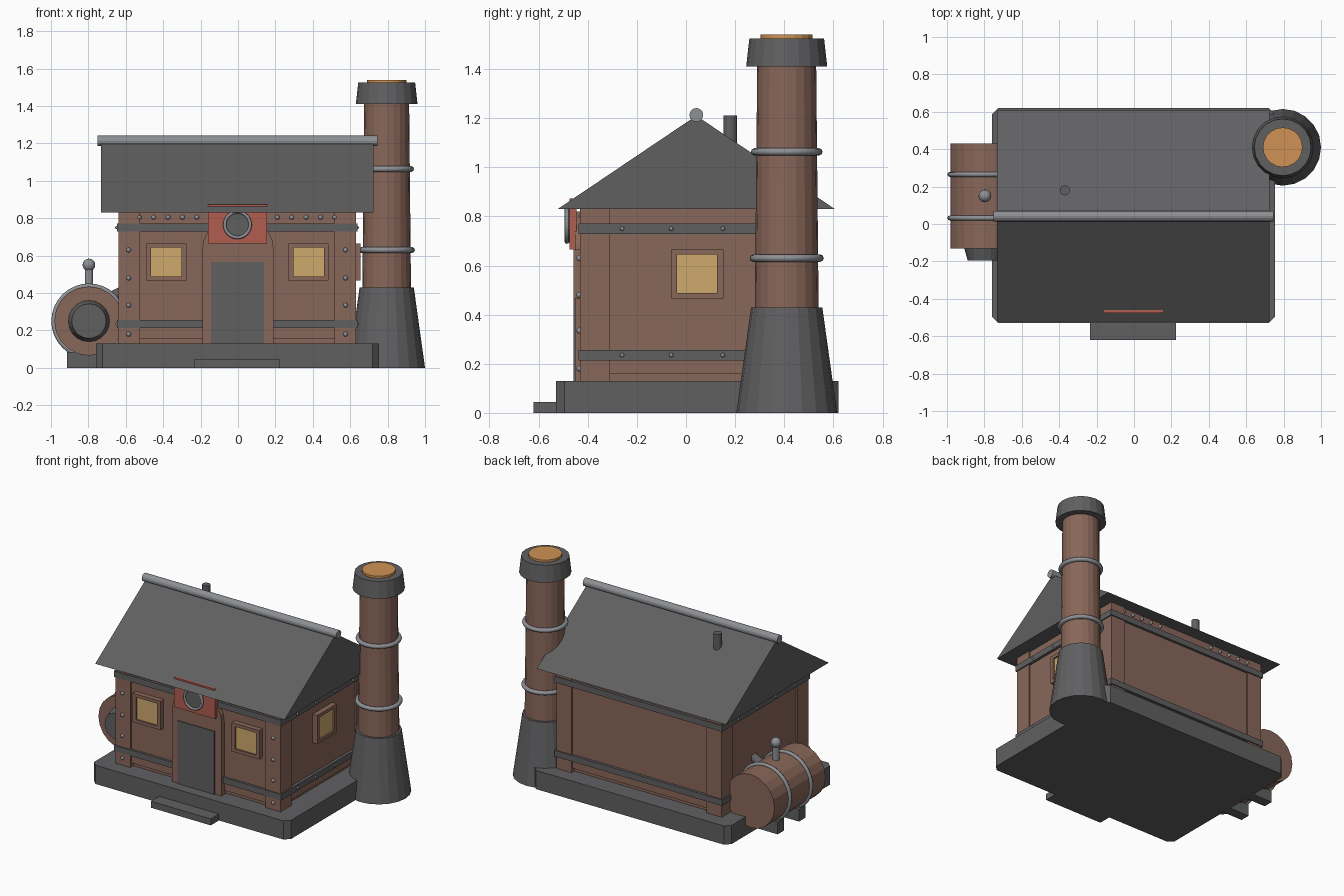
import bpy, math
from mathutils import Vector

if "Cube" in bpy.data.objects:
    bpy.data.objects.remove(bpy.data.objects["Cube"])


def material(name, rgb):
    m = bpy.data.materials.new(name)
    m.diffuse_color = (*rgb, 1)
    m.use_nodes = True
    m.node_tree.nodes["Principled BSDF"].inputs["Base Color"].default_value = m.diffuse_color
    return m


BROWN = material("brown timber", (0.25, 0.135, 0.10))
DARK = material("dark grey", (0.118, 0.115, 0.12))
STEEL = material("light steel", (0.27, 0.28, 0.30))
YELLOW = material("window yellow", (0.62, 0.40, 0.15))
ORANGE = material("ember orange", (0.62, 0.29, 0.09))
RED = material("sign red", (0.44, 0.11, 0.08))


def finish(ob, name, mat):
    ob.name = name
    ob.data.materials.append(mat)
    return ob


def mesh(name, verts, faces, mat):
    me = bpy.data.meshes.new(name)
    me.from_pydata(verts, [], faces)
    ob = bpy.data.objects.new(name, me)
    bpy.context.collection.objects.link(ob)
    return finish(ob, name, mat)


def box(name, x0, x1, y0, y1, z0, z1, mat):
    v = [(x, y, z) for x in (x0, x1) for y in (y0, y1) for z in (z0, z1)]
    f = [(0, 1, 3, 2), (4, 6, 7, 5), (0, 4, 5, 1), (2, 3, 7, 6), (0, 2, 6, 4), (1, 5, 7, 3)]
    return mesh(name, v, f, mat)


def prism(name, profile, axis, a, b, mat):
    """Extrude a 2D profile along x, y or z from a to b."""
    def place(p, t):
        return {"x": (t, *p), "y": (p[0], t, p[1]), "z": (*p, t)}[axis]
    n = len(profile)
    v = [place(p, a) for p in profile] + [place(p, b) for p in profile]
    f = [tuple(range(n))[::-1], tuple(range(n, 2 * n))]
    f += [(i, (i + 1) % n, n + (i + 1) % n, n + i) for i in range(n)]
    ob = mesh(name, v, f, mat)
    import bmesh
    bm = bmesh.new()
    bm.from_mesh(ob.data)
    bmesh.ops.recalc_face_normals(bm, faces=bm.faces)
    bm.to_mesh(ob.data)
    bm.free()
    return ob


def tube(name, p, q, r0, r1, mat, sides=20):
    p, q = Vector(p), Vector(q)
    bpy.ops.mesh.primitive_cone_add(vertices=sides, radius1=r0, radius2=r1, depth=(q - p).length,
                                    location=(p + q) / 2,
                                    rotation=(q - p).to_track_quat("Z", "Y").to_euler())
    return finish(bpy.context.object, name, mat)


def ring(name, loc, major, minor, mat, rot=(0, 0, 0)):
    bpy.ops.mesh.primitive_torus_add(location=loc, rotation=rot, major_radius=major,
                                     minor_radius=minor, major_segments=32, minor_segments=8)
    bpy.ops.object.shade_smooth()
    return finish(bpy.context.object, name, mat)


def ball(name, loc, r, mat, seg=16):
    bpy.ops.mesh.primitive_uv_sphere_add(segments=seg, ring_count=seg // 2, radius=r, location=loc)
    bpy.ops.object.shade_smooth()
    return finish(bpy.context.object, name, mat)


# Plinth with cut corners, and doorstep
c = 0.035
x0, x1, y0, y1 = -0.76, 0.755, -0.53, 0.62
prism("plinth", [(x0 + c, y0), (x1 - c, y0), (x1, y0 + c), (x1, y1 - c),
                 (x1 - c, y1), (x0 + c, y1), (x0, y1 - c), (x0, y0 + c)], "z", 0, 0.13, DARK)
box("doorstep", -0.235, 0.225, -0.62, -0.5, 0, 0.045, DARK)

# Walls, recessed footing and corner posts
box("walls", -0.628, 0.618, -0.422, 0.512, 0.158, 0.84, BROWN)
box("footing", -0.605, 0.595, -0.40, 0.49, 0.12, 0.16, BROWN)
for px in (-0.64, 0.515):
    for py in (-0.432, 0.402):
        box("corner_post", px, px + 0.115, py, py + 0.12, 0.125, 0.835, BROWN)

# Metal bands around the walls
for z in (0.235, 0.75):
    box("wall_band", -0.648, 0.638, -0.438, 0.53, z - 0.021, z + 0.021, DARK)
    for y in (-0.26, -0.06, 0.15, 0.35):
        for x in (-0.648, 0.638):
            ball("band_rivet", (x, y, z), 0.009, STEEL, 8)

# Rivets on the posts and below the eaves
for y in (-0.434, 0.524):
    for s in (-1, 1):
        for z in (0.18, 0.335, 0.48, 0.63):
            if y < 0:
                ball("post_rivet", (-0.005 + s * 0.58, y, z), 0.013, STEEL, 8)
        for i in range(5):
            ball("eave_rivet", (-0.005 + s * (0.215 + 0.077 * i), y + (0.01 if y < 0 else -0.01), 0.805),
                 0.013, STEEL, 8)

# Doorway surround with shouldered arch, and door
half = [(0.19, 0.13), (0.19, 0.64), (0.182, 0.69), (0.158, 0.735), (0.12, 0.78), (0.06, 0.82)]
prism("door_surround", half + [(-x, z) for x, z in reversed(half)], "y", -0.452, -0.41, BROWN)
box("door", -0.145, 0.138, -0.458, -0.44, 0.13, 0.567, DARK)

# Windows: raised frame bars around a glowing pane
W, P = 0.107, 0.082


def window(cx, cz, side):
    def part(name, u0, u1, z0, z1, d0, d1, mat):
        if side == "front":
            box(name, cx + u0, cx + u1, -0.422 - d1, -0.422 - d0, cz + z0, cz + z1, mat)
        else:
            box(name, 0.618 + d0, 0.618 + d1, cx + u0, cx + u1, cz + z0, cz + z1, mat)
    part("window_pane", -P, P, -P + 0.004, P - 0.004, 0, 0.024, YELLOW)
    for s in (-1, 1):
        a, b = sorted((s * P, s * W))
        part("window_frame_side", a, b, -0.1, 0.1, 0, 0.036, BROWN)
        a, b = sorted((s * (P - 0.004), s * 0.1))
        part("window_frame_rail", -P, P, a, b, 0, 0.036, BROWN)


window(-0.383, 0.566, "front")
window(0.378, 0.566, "front")
window(0.045, 0.566, "right")

# Red sign board with plain round badge
box("sign_board", -0.16, 0.155, -0.475, -0.445, 0.665, 0.872, RED)
tube("badge", (-0.003, -0.47, 0.765), (-0.003, -0.486, 0.765), 0.072, 0.072, DARK, 24)
ring("badge_rim", (-0.003, -0.485, 0.765), 0.068, 0.009, STEEL, (math.pi / 2, 0, 0))

# Gable roof, ridge pipe and vent
prism("roof", [(-0.522, 0.83), (0.606, 0.83), (0.042, 1.21)], "x", -0.732, 0.724, DARK)
tube("ridge_pipe", (-0.75, 0.042, 1.213), (0.745, 0.042, 1.213), 0.028, 0.028, STEEL, 16)
tube("roof_vent", (-0.37, 0.18, 1.05), (-0.37, 0.18, 1.21), 0.027, 0.027, DARK, 12)

# Chimney stack
cx, cy = 0.795, 0.41


def stack(name, z0, z1, r0, r1, mat):
    tube(name, (cx, cy, z0), (cx, cy, z1), r0, r1, mat)


stack("chimney_base", 0, 0.43, 0.205, 0.145, DARK)
stack("chimney_shaft", 0.42, 1.42, 0.13, 0.12, BROWN)
stack("chimney_cap", 1.41, 1.525, 0.165, 0.152, DARK)
stack("chimney_glow", 1.515, 1.54, 0.106, 0.106, ORANGE)
for z, r in ((0.63, 0.136), (1.063, 0.131)):
    ring("chimney_ring", (cx, cy, z), r, 0.015, STEEL)

# Side tank with front cap, hoops, feet, valve and feed pipe
tx, tz = -0.797, 0.25
tube("tank", (tx, -0.13, tz), (tx, 0.43, tz), 0.185, 0.185, BROWN)
tube("tank_cap", (tx, -0.125, tz), (tx, -0.195, tz), 0.112, 0.092, DARK)
for y in (0.032, 0.265):
    ring("tank_hoop", (tx, y, tz), 0.188, 0.013, STEEL, (math.pi / 2, 0, 0))
    box("tank_foot", -0.915, -0.69, y - 0.035, y + 0.035, 0, 0.085, DARK)
tube("valve_stem", (tx, 0.15, 0.41), (tx, 0.15, 0.54), 0.022, 0.022, STEEL, 12)
ball("valve_knob", (tx, 0.15, 0.55), 0.034, STEEL)
tube("feed_pipe", (-0.71, 0.15, 0.36), (-0.62, 0.15, 0.405), 0.03, 0.03, DARK, 12)
